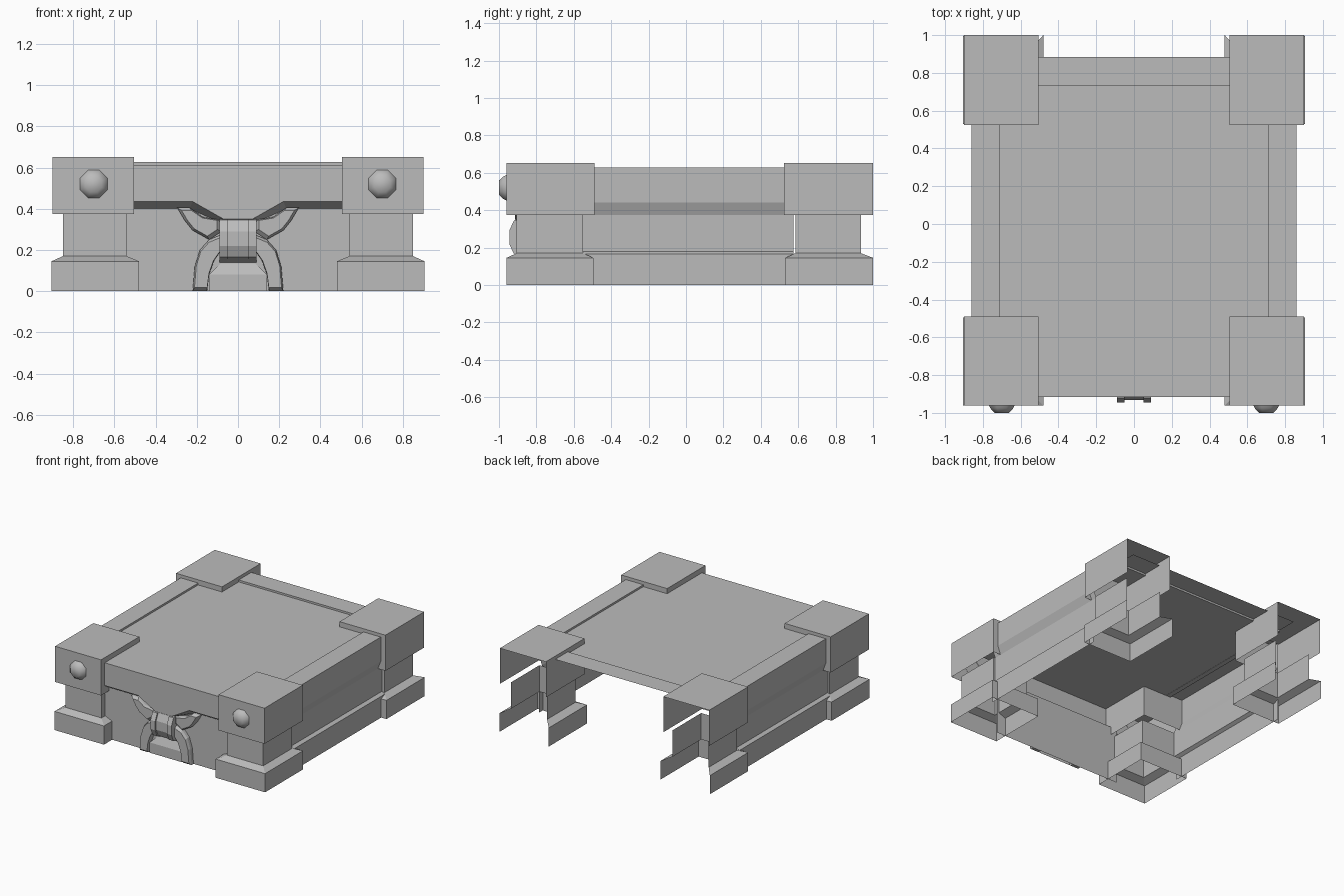
import bpy, bmesh, math
from mathutils import Vector

cube = bpy.data.objects.get("Cube")
if cube:
    bpy.data.objects.remove(cube, do_unlink=True)

stone = bpy.data.materials.new("grey stone")
stone.use_nodes = True
stone.diffuse_color = (0.5, 0.5, 0.5, 1)
stone.node_tree.nodes["Principled BSDF"].inputs["Base Color"].default_value = (0.5, 0.5, 0.5, 1)


def build(name, verts, faces, centre, smooth=False):
    """Mesh whose faces all look away from the given centre point."""
    bm = bmesh.new()
    vs = [bm.verts.new(v) for v in verts]
    for f in faces:
        bm.faces.new([vs[i] for i in f])
    bm.normal_update()
    for f in bm.faces:
        f.smooth = smooth
        if f.normal.dot(f.calc_center_median() - Vector(centre)) < 0:
            f.normal_flip()
    mesh = bpy.data.meshes.new(name)
    bm.to_mesh(mesh)
    bm.free()
    mesh.materials.append(stone)
    obj = bpy.data.objects.new(name, mesh)
    bpy.context.collection.objects.link(obj)
    return obj


def sheet(name, rows, centre):
    """Open surface through equal rows of points."""
    n = len(rows[0])
    faces = [(r * n + i, r * n + i + 1, (r + 1) * n + i + 1, (r + 1) * n + i)
             for r in range(len(rows) - 1) for i in range(n - 1)]
    return build(name, [p for row in rows for p in row], faces, centre)


def sleeve(name, side, rings, lid, open_back):
    """Stacked rectangles (x0, x1, y0, y1, z), optionally without the back wall."""
    verts, faces = [], []
    for x0, x1, y0, y1, z in rings:
        verts += [(side * x, y, z) for x, y in ((x1, y1), (x1, y0), (x0, y0), (x0, y1))]
    for r in range(len(rings) - 1):
        for i in range(3 if open_back else 4):
            j = (i + 1) % 4
            faces.append((r * 4 + i, r * 4 + j, r * 4 + 4 + j, r * 4 + 4 + i))
    if lid:
        last = len(verts) - 4
        faces.append(tuple(range(last, last + 4)))
    centre = sum((Vector(v) for v in verts), Vector()) / len(verts)
    build(name, verts, faces, centre)


def relief(name, outline, side, y_back, y_front, shrink):
    """Carved shape standing out of the front wall with a chamfered face."""
    n = len(outline)
    cx = sum(p[0] for p in outline) / n
    cz = sum(p[1] for p in outline) / n
    verts = []
    for y, k in ((y_back, 1), (y_front + 0.02, 1), (y_front, shrink)):
        verts += [(side * (cx + (x - cx) * k), y, cz + (z - cz) * k) for x, z in outline]
    faces = [(r * n + i, r * n + (i + 1) % n, (r + 1) * n + (i + 1) % n, (r + 1) * n + i)
             for r in range(2) for i in range(n)]
    faces.append(tuple(range(2 * n, 3 * n)))
    build(name, verts, faces, (side * cx, y_back + 0.05, cz))


WALL, BEAM = -0.86, -0.915

for side, tag in ((1, "left"), (-1, "right")):
    # corner posts: stepped foot with shaft, and cap
    for place, foot, shaft, cap, back in (
            ("front", (-0.96, -0.495), (-0.905, -0.55), (-0.96, -0.49), False),
            ("back", (0.53, 1.0), (0.585, 0.935), (0.525, 1.0), True)):
        sleeve(f"{place}_{tag}_post", side,
               [(0.48, 0.905, *foot, 0), (0.48, 0.905, *foot, 0.145),
                (0.54, 0.85, *shaft, 0.17), (0.54, 0.85, *shaft, 0.375)], False, back)
        sleeve(f"{place}_{tag}_cap", side,
               [(0.505, 0.90, *cap, 0.375), (0.505, 0.90, *cap, 0.652)], True, back)

    # side wall: raised rail, recessed middle and plinth
    section = [(0.71, 0.61), (0.71, 0.627), (0.86, 0.627), (0.86, 0.44),
               (0.835, 0.375), (0.835, 0.18), (0.86, 0.165), (0.86, 0)]
    sheet(f"{tag}_side_wall",
          [[(side * x, y, z) for x, z in section] for y in (-0.55, 0.575)],
          (side * 0.78, 0.02, 0.2))

    # round stud on the front cap
    verts = [(side * 0.7 + r * math.cos(a * math.pi / 4 + math.pi / 8), y,
              0.52 + r * math.sin(a * math.pi / 4 + math.pi / 8))
             for r, y in ((0.074, -0.958), (0.066, -0.975), (0.042, -1.0)) for a in range(8)]
    faces = [(r * 8 + i, r * 8 + (i + 1) % 8, r * 8 + 8 + (i + 1) % 8, r * 8 + 8 + i)
             for r in range(2) for i in range(8)]
    build(f"{tag}_stud", verts, faces + [tuple(range(16, 24))],
          (side * 0.7, -0.93, 0.52), smooth=True)

    # carved knot: upper horn and lower leg
    relief(f"{tag}_horn", [(0.08, 0.29), (0.14, 0.25), (0.22, 0.295), (0.26, 0.345), (0.295, 0.405),
                           (0.235, 0.405), (0.17, 0.36), (0.08, 0.345)], side, WALL, -0.905, 0.8)
    relief(f"{tag}_leg", [(0.08, 0.275), (0.14, 0.25), (0.185, 0.2), (0.21, 0.12), (0.22, 0),
                          (0.15, 0), (0.14, 0.08), (0.115, 0.15), (0.08, 0.2)], side, WALL, -0.905, 0.88)

# top panel with raised back rail
top = [(BEAM, 0.612), (-0.69, 0.612), (0.73, 0.612), (0.73, 0.627), (0.885, 0.627)]
sheet("top_panel", [[(x, y, z) for y, z in top] for x in (-0.75, 0.75)], (0, 0.8, 0))

# front beam dipping in the middle, with a sloped underside
upper = [(-0.55, 0.435), (-0.22, 0.435), (-0.07, 0.35), (0.07, 0.35), (0.22, 0.435), (0.55, 0.435)]
lower = [(-0.55, 0.4), (-0.235, 0.4), (-0.09, 0.335), (0.09, 0.335), (0.235, 0.4), (0.55, 0.4)]
sheet("front_beam", [[(x, BEAM, 0.612) for x, z in upper],
                     [(x, BEAM, z) for x, z in upper],
                     [(x, WALL, z) for x, z in lower]], (0, -0.5, 0.6))
sheet("front_wall", [[(x, WALL, z) for x in (-0.56, 0.56)] for z in (0.44, 0)], (0, -0.5, 0.2))

# sloped sill between the legs
sheet("knot_sill", [[(x * k, y, z) for x in (-0.14, 0.14)]
                    for k, y, z in ((0.6, WALL, 0.135), (1, -0.885, 0.08), (1, -0.885, 0))],
      (0, -0.5, 0))

# clasp: recessed band between two ridges
curve = [(-0.86, 0.36), (-0.92, 0.345), (-0.945, 0.29), (-0.945, 0.22), (-0.92, 0.165), (-0.86, 0.14)]
for name, x0, x1, lift in (("clasp_band", -0.05, 0.05, 0.012),
                           ("clasp_left_ridge", 0.05, 0.09, 0),
                           ("clasp_right_ridge", -0.09, -0.05, 0)):
    n = len(curve)
    verts = [(x, min(y + lift, WALL), z) for x in (x0, x1) for y, z in curve]
    faces = [(i, i + 1, n + i + 1, n + i) for i in range(n - 1)]
    faces += [tuple(range(n)), tuple(range(n, 2 * n))]
    build(name, verts, faces, ((x0 + x1) / 2, -0.87, 0.25))
